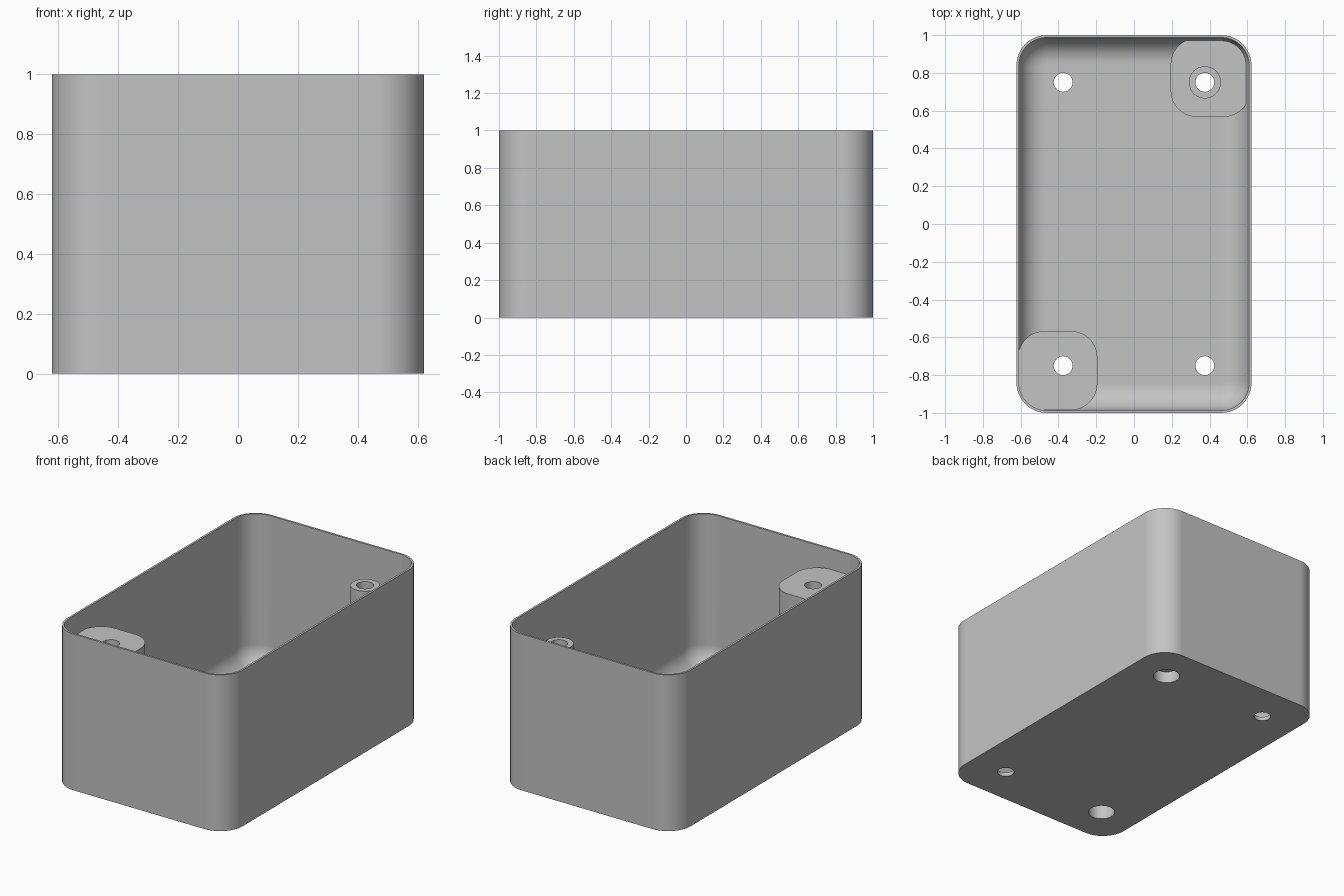
import bpy, bmesh, math

if "Cube" in bpy.data.objects:
    bpy.data.objects.remove(bpy.data.objects["Cube"])

grey = bpy.data.materials.new("plain_grey")
grey.use_nodes = True
grey.diffuse_color = (0.55, 0.55, 0.55, 1)
grey.node_tree.nodes["Principled BSDF"].inputs["Base Color"].default_value = grey.diffuse_color

HX, HY, CORNER = 0.622, 1.0, 0.16     # outer half sizes and corner radius
WALL, FLOOR, FILLET = 0.013, 0.025, 0.14
POST_TOP, PAD_TOP = 0.87, 0.10
HOLE, BORE = 0.05, 0.078


def ring(hx, hy, r, z, steps=12):
    """Rounded rectangle outline, counter-clockwise."""
    pts = []
    for q, (sx, sy) in enumerate([(1, 1), (-1, 1), (-1, -1), (1, -1)]):
        for i in range(steps + 1):
            if hx == r and i == steps:    # a full circle needs no repeated points
                continue
            a = (q + i / steps) * math.pi / 2
            pts.append((sx * (hx - r) + r * math.cos(a),
                        sy * (hy - r) + r * math.sin(a), z))
    return pts


def loft(name, sections, at=(0, 0)):
    """Skin a closed solid through rounded sections (hx, hy, r, z)."""
    bm = bmesh.new()
    loops = [[bm.verts.new((x + at[0], y + at[1], z)) for x, y, z in ring(*s)]
             for s in sections]
    for low, high in zip(loops, loops[1:]):
        n = len(low)
        for i in range(n):
            j = (i + 1) % n
            bm.faces.new((low[i], low[j], high[j], high[i]))
    bm.faces.new(loops[0][::-1])
    bm.faces.new(loops[-1])
    bmesh.ops.recalc_face_normals(bm, faces=bm.faces[:])
    mesh = bpy.data.meshes.new(name)
    bm.to_mesh(mesh)
    bm.free()
    mesh.materials.append(grey)
    obj = bpy.data.objects.new(name, mesh)
    bpy.context.collection.objects.link(obj)
    return obj


def activate(obj):
    bpy.ops.object.select_all(action='DESELECT')
    obj.select_set(True)
    bpy.context.view_layer.objects.active = obj


def drill(obj, sections, at):
    """Cut a round, possibly stepped, hole from sections (radius, z)."""
    cutter = loft("hole_cutter", [(r, r, r, z) for r, z in sections], at)
    cutter.hide_render = True
    mod = obj.modifiers.new("hole", 'BOOLEAN')
    mod.operation, mod.solver, mod.object = 'DIFFERENCE', 'EXACT', cutter
    activate(obj)
    bpy.ops.object.modifier_apply(modifier=mod.name)
    bpy.data.objects.remove(cutter)


def finish(obj):
    activate(obj)
    bpy.ops.object.shade_smooth_by_angle(angle=math.radians(30))
    mod = obj.modifiers.new("even_shading", 'WEIGHTED_NORMAL')
    mod.keep_sharp = True


# Open box with rounded corners and a coved floor
sections = [(HX, HY, CORNER, 0), (HX, HY, CORNER, 1)]
inset = [(WALL, 1)]
for i in range(13):
    a = i / 12 * math.pi / 2
    inset.append((WALL + FILLET * (1 - math.cos(a)),
                  FLOOR + FILLET * (1 - math.sin(a))))
sections += [(HX - d, HY - d, CORNER - d, z) for d, z in inset]
box = loft("box_shell", sections)

# Corner pads: a tall one at front right, a low one at back left carrying a post
PAD = (0.21, 0.209, 0.14)
tall_pad = loft("tall_corner_post", [PAD + (0.02,), PAD + (POST_TOP,)], (-0.404, -0.776))
low_pad = loft("low_corner_pad", [PAD + (0.02,), PAD + (PAD_TOP,)], (0.404, 0.776))
tube = loft("slim_screw_post", [(0.085, 0.085, 0.085, z) for z in (PAD_TOP, POST_TOP)],
            (0.375, 0.75))

# Screw holes, counterbored from below under the two posts
SCREW_X, SCREW_Y = 0.375, 0.75


def stepped(depth):
    return [(BORE, -0.1), (BORE, depth), (HOLE, depth), (HOLE, 1.2)]


front, back = (-SCREW_X, -SCREW_Y), (SCREW_X, SCREW_Y)
for part in (box, tall_pad):
    drill(part, stepped(0.75), front)
for part in (box, low_pad, tube):
    drill(part, stepped(0.075), back)
for at in ((SCREW_X, -SCREW_Y), (-SCREW_X, SCREW_Y)):
    drill(box, [(HOLE, -0.1), (HOLE, 0.3)], at)

for part in (box, tall_pad, low_pad, tube):
    finish(part)
